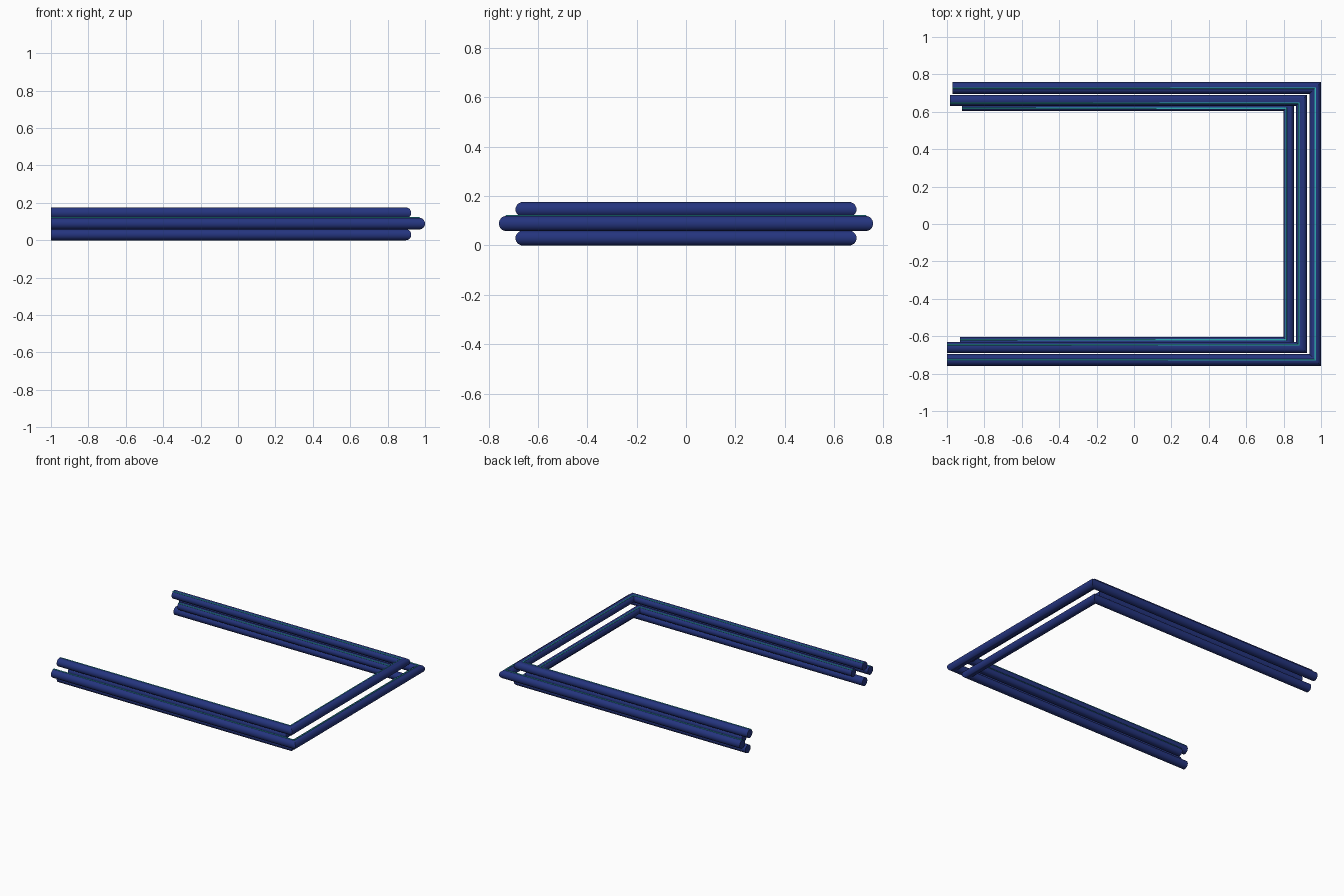
import bpy, bmesh
from math import cos, sin, pi, radians

if "Cube" in bpy.data.objects:
    bpy.data.objects.remove(bpy.data.objects["Cube"])


def material(name, color):
    m = bpy.data.materials.new(name)
    m.diffuse_color = color
    m.use_nodes = True
    m.node_tree.nodes["Principled BSDF"].inputs["Base Color"].default_value = m.diffuse_color
    return m


navy = material("navy_paint", (0.018, 0.035, 0.21, 1))
teal = material("teal_glow", (0.03, 0.45, 0.48, 1))


def u_tube(name, cx, cy, cz, r, front_end, back_end, sides, mat):
    """Round tube bent into a U with two mitred corners, open towards -x."""
    bm = bmesh.new()
    rings = [[], [], [], []]
    for i in range(sides):
        a = 2 * pi * i / sides
        u, z = r * cos(a), cz + r * sin(a)
        x, y = cx + u, cy + u
        for ring, p in zip(rings, ((front_end, -y, z), (x, -y, z), (x, y, z), (back_end, y, z))):
            ring.append(bm.verts.new(p))
    for a, b in zip(rings, rings[1:]):
        for i in range(sides):
            j = (i + 1) % sides
            bm.faces.new((a[i], a[j], b[j], b[i]))
    bm.faces.new(rings[0])
    bm.faces.new(rings[-1])
    bmesh.ops.recalc_face_normals(bm, faces=bm.faces)
    me = bpy.data.meshes.new(name)
    bm.to_mesh(me)
    bm.free()
    me.materials.append(mat)
    ob = bpy.data.objects.new(name, me)
    bpy.context.collection.objects.link(ob)
    bpy.ops.object.select_all(action='DESELECT')
    ob.select_set(True)
    bpy.context.view_layer.objects.active = ob
    bpy.ops.object.shade_smooth_by_angle(angle=radians(35))


# name, corner x, arm y, height, radius, front arm end, back arm end, strip angle
pipes = [
    ("outer_pipe", 0.969, 0.727, 0.089, 0.031, -1.0, -0.97, 90),
    ("top_pipe", 0.896, 0.661, 0.146, 0.030, -1.0, -0.985, 118),
    ("bottom_pipe", 0.896, 0.661, 0.030, 0.030, -1.0, -0.97, None),
    ("inner_pipe", 0.827, 0.632, 0.089, 0.028, -0.93, -0.92, 118),
]
for name, cx, cy, cz, r, fe, be, ang in pipes:
    u_tube(name, cx, cy, cz, r, fe, be, 32, navy)
    # thin light strip running along the pipe
    if ang is not None:
        du, dz = r * cos(radians(ang)), r * sin(radians(ang))
        u_tube(name.replace("pipe", "light_strip"), cx + du, cy + du, cz + dz,
               0.004, fe, be, 8, teal)
